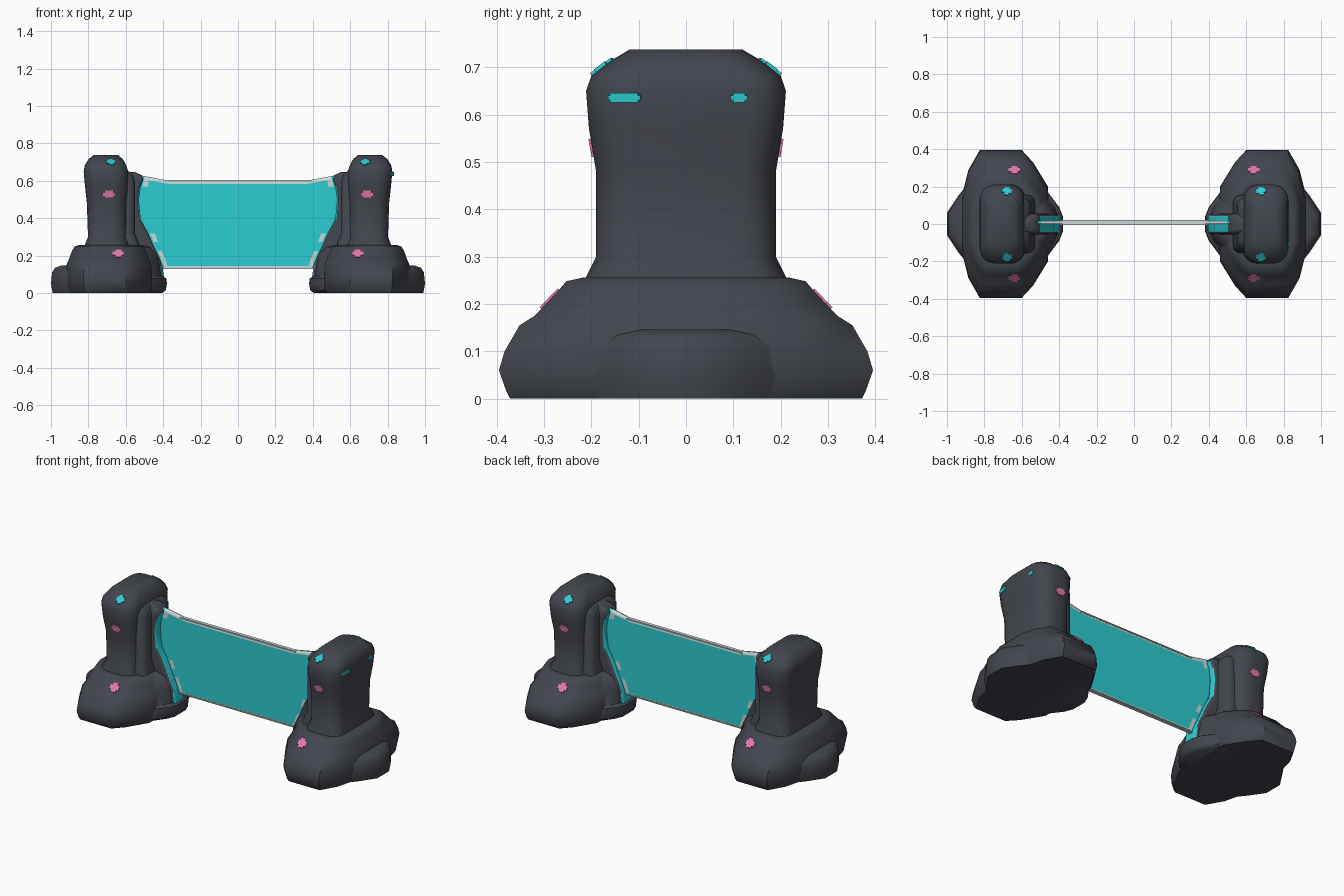
import bpy, bmesh, math
from mathutils import Vector
from mathutils.bvhtree import BVHTree

if "Cube" in bpy.data.objects:
    bpy.data.objects.remove(bpy.data.objects["Cube"], do_unlink=True)


def material(name, rgb):
    m = bpy.data.materials.new(name)
    m.use_nodes = True
    col = (*rgb, 1)
    m.diffuse_color = col
    bsdf = m.node_tree.nodes["Principled BSDF"]
    bsdf.inputs["Base Color"].default_value = col
    bsdf.inputs["Roughness"].default_value = 0.7
    return m


DARK = material("dark slate", (0.055, 0.061, 0.075))
CYAN = material("cyan energy", (0.025, 0.61, 0.65))
PINK = material("pink light", (0.75, 0.19, 0.42))
PALE = material("pale frost", (0.60, 0.70, 0.70))


def finish(name, bm, mats, angle=42, smooth=True):
    bmesh.ops.recalc_face_normals(bm, faces=bm.faces)
    me = bpy.data.meshes.new(name)
    bm.to_mesh(me)
    bm.free()
    ob = bpy.data.objects.new(name, me)
    bpy.context.collection.objects.link(ob)
    for m in mats:
        me.materials.append(m)
    if smooth:
        bpy.ops.object.select_all(action='DESELECT')
        ob.select_set(True)
        bpy.context.view_layer.objects.active = ob
        bpy.ops.object.shade_smooth_by_angle(angle=math.radians(angle))
    return ob


def loft(name, rings, side, mats=(DARK,), rule=None):
    """Skin a stack of closed rings, mirrored to the given side."""
    bm = bmesh.new()
    loops = [[bm.verts.new((x * side, y, z)) for x, y, z in r] for r in rings]
    n = len(loops[0])
    for a, b in zip(loops, loops[1:]):
        for i in range(n):
            j = (i + 1) % n
            bm.faces.new((a[i], a[j], b[j], b[i]))
    bm.faces.new(loops[0])
    bm.faces.new(loops[-1])
    bmesh.ops.recalc_face_normals(bm, faces=bm.faces)
    if rule:
        for f in bm.faces:
            f.material_index = rule(f)
    return finish(name, bm, mats)


def round_ring(z, xi, xo, hy, r, steps=4):
    """Rounded rectangle from xi to xo, y within hy."""
    pts = []
    corners = ((xo - r, hy - r), (xi + r, hy - r), (xi + r, r - hy), (xo - r, r - hy))
    for k, (cx, cy) in enumerate(corners):
        for s in range(steps + 1):
            a = math.pi / 2 * (k + s / steps)
            pts.append((cx + r * math.cos(a), cy + r * math.sin(a), z))
    return pts


def scaled_rings(half, layers, cx=0.69):
    """Mirror a half outline in y, then scale it about cx for each layer."""
    outline = half + [(x, -y) for x, y in reversed(half)]
    return [[(cx + (x - cx) * sx, y * sy, z) for x, y in outline]
            for z, sx, sy in layers]


def spot(name, target, origin, direction, w, h, mat):
    """Thin light plate laid on the surface that the ray meets."""
    tree = BVHTree.FromPolygons([v.co for v in target.data.vertices],
                                [p.vertices for p in target.data.polygons])
    hit, normal, _, _ = tree.ray_cast(Vector(origin), Vector(direction))
    if hit is None:
        return
    bm = bmesh.new()
    bmesh.ops.create_cube(bm, size=1)
    bmesh.ops.scale(bm, vec=(w, h, 0.009), verts=bm.verts)
    upright = [e for e in bm.edges
               if abs(e.verts[0].co.z - e.verts[1].co.z) > 0.005]
    bmesh.ops.bevel(bm, geom=upright, offset=h * 0.25, segments=2, affect='EDGES')
    ob = finish(name, bm, (mat,), smooth=False)
    if normal.dot(Vector(direction)) > 0:
        normal = -normal
    ob.rotation_euler = normal.to_track_quat('Z', 'Y').to_euler()
    ob.location = hit


# Inner edge of the spine: height and distance from the centre
SPINE = [(0.08, 0.395), (0.15, 0.405), (0.2, 0.425), (0.25, 0.45), (0.33, 0.485),
         (0.39, 0.52), (0.5, 0.53), (0.57, 0.52), (0.61, 0.505)]


def spine_x(z):
    for (za, xa), (zb, xb) in zip(SPINE, SPINE[1:]):
        if z <= zb:
            return xa + (xb - xa) * max(0, (z - za) / (zb - za))
    return SPINE[-1][1]


def pylon(side, label):
    # Wide faceted foot
    base = loft(label + "_base", scaled_rings(
        [(0.92, 0.15), (0.885, 0.29), (0.825, 0.395),
         (0.60, 0.395), (0.54, 0.33), (0.46, 0.20)],
        [(0, 0.94, 0.94), (0.015, 0.98, 0.96), (0.06, 1, 1), (0.1, 1, 0.97),
         (0.155, 0.98, 0.89), (0.175, 0.94, 0.81), (0.225, 0.86, 0.69),
         (0.248, 0.80, 0.64), (0.256, 0.70, 0.55)]), side)

    # Rounded lobes on the outside and inside of the foot
    loft(label + "_outer_lobe", scaled_rings(
        [(1.0, 0.06), (0.94, 0.15), (0.86, 0.25)],
        [(0, 0.97, 0.95), (0.05, 1, 1), (0.11, 0.98, 0.97),
         (0.135, 0.93, 0.9), (0.146, 0.83, 0.8)]), side)
    loft(label + "_inner_toe", scaled_rings(
        [(0.56, 0.25), (0.46, 0.17), (0.40, 0.09), (0.38, 0.04)],
        [(0, 0.92, 0.94), (0.015, 0.98, 1), (0.05, 1, 1), (0.078, 0.99, 0.98),
         (0.09, 0.92, 0.93), (0.17, 0.88, 0.85), (0.21, 0.84, 0.8),
         (0.245, 0.74, 0.72), (0.255, 0.62, 0.6)]), side)

    # Upright column with a chamfered head
    column = loft(label + "_column", [round_ring(*r) for r in (
        (0.1, 0.58, 0.82, 0.215, 0.08), (0.255, 0.58, 0.82, 0.212, 0.08),
        (0.3, 0.595, 0.802, 0.19, 0.08), (0.48, 0.592, 0.808, 0.19, 0.08),
        (0.57, 0.587, 0.818, 0.205, 0.08), (0.65, 0.587, 0.825, 0.211, 0.08),
        (0.682, 0.597, 0.82, 0.2, 0.08), (0.715, 0.615, 0.80, 0.157, 0.075),
        (0.737, 0.64, 0.772, 0.12, 0.055))], side)

    # Stepped collar between the column and the spine
    loft(label + "_collar", [round_ring(*r) for r in (
        (0.1, 0.53, 0.7, 0.16, 0.04), (0.27, 0.53, 0.7, 0.155, 0.04),
        (0.32, 0.552, 0.7, 0.14, 0.04), (0.6, 0.552, 0.7, 0.14, 0.04),
        (0.635, 0.565, 0.7, 0.125, 0.04), (0.66, 0.595, 0.7, 0.09, 0.04))], side)

    # Narrow spine with a glowing inner face that holds the shield
    rings = [round_ring(z, x, 0.66, 0.055, 0.02) for z, x in SPINE]
    rings += [round_ring(0.63, 0.515, 0.66, 0.048, 0.02),
              round_ring(0.647, 0.55, 0.66, 0.035, 0.02)]
    loft(label + "_spine", rings, side, (DARK, CYAN),
         lambda f: int(f.normal.x * side < -0.8 and f.calc_center_median().z < 0.6))

    # Indicator lights, front and back
    for d, end in ((-1, "front"), (1, "back")):
        for part, target, x, z, w, h, mat in (
                ("head_light", column, 0.68, 0.70, 0.052, 0.055, CYAN),
                ("column_light", column, 0.69, 0.53, 0.062, 0.038, PINK),
                ("base_light", base, 0.64, 0.21, 0.06, 0.055, PINK)):
            spot(f"{label}_{end}_{part}", target, (x * side, d, z), (0, -d, 0), w, h, mat)
    return column


left_column = pylon(1, "left")
pylon(-1, "right")

# Two slim lights on the outer face of the left column
for y, w in ((-0.13, 0.07), (0.112, 0.036)):
    spot("left_outer_light", left_column, (2, y, 0.636), (-1, 0, 0), w, 0.02, CYAN)


# Energy shield: a thin sheet with frosted edges, flaring up at its top corners
def shield():
    bm = bmesh.new()
    cols = [-1, -0.95] + [i / 10 for i in range(-9, 10)] + [0.95, 1]
    rows = [0, 0.03] + [i / 10 for i in range(1, 10)] + [0.965, 1]
    bottom, top = 0.13, 0.60
    grid = []
    for v in rows:
        z = bottom + (top - bottom) * v
        reach = spine_x(z) + 0.015
        line = []
        for u in cols:
            flare = 0.03 * v ** 3 * max(0, (abs(u) - 0.7) / 0.3)
            line.append(bm.verts.new((u * reach, 0.008, z + flare)))
        grid.append(line)
    last_r, last_c = len(rows) - 2, len(cols) - 2
    for r in range(last_r + 1):
        for c in range(last_c + 1):
            f = bm.faces.new((grid[r][c], grid[r][c + 1],
                              grid[r + 1][c + 1], grid[r + 1][c]))
            rim = r in (0, last_r) and 0 < c < last_c
            frost = c in (1, last_c - 1) and r in (1, 2, 4, last_r - 1)
            f.material_index = int(rim or frost)
    ob = finish("energy_shield", bm, (CYAN, PALE))
    solid = ob.modifiers.new("thickness", 'SOLIDIFY')
    solid.thickness = 0.018
    solid.offset = 0


shield()

# Frosted rails along the top and bottom of the shield
for name, z, half in (("top_rail", 0.597, 0.4), ("bottom_rail", 0.135, 0.4)):
    bm = bmesh.new()
    bmesh.ops.create_cube(bm, size=1)
    bmesh.ops.scale(bm, vec=(half * 2, 0.028, 0.012), verts=bm.verts)
    bmesh.ops.translate(bm, vec=(0, 0.008, z), verts=bm.verts)
    bmesh.ops.bevel(bm, geom=bm.edges[:], offset=0.004, segments=2, affect='EDGES')
    finish(name, bm, (PALE,))
